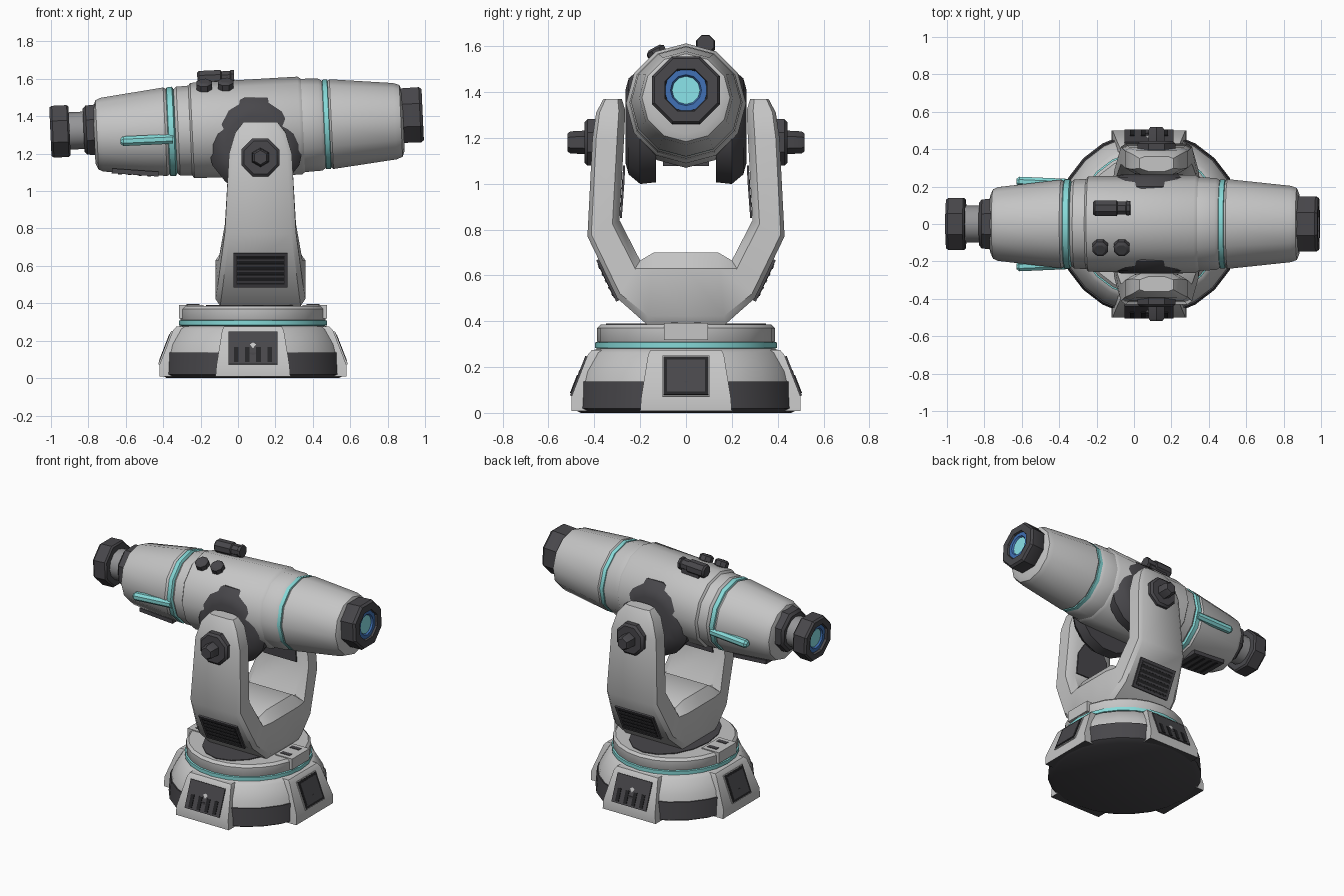
import bpy, bmesh, math
from mathutils import Matrix, Vector

if "Cube" in bpy.data.objects:
    bpy.data.objects.remove(bpy.data.objects["Cube"])

def mat(name, *c):
    m = bpy.data.materials.new(name)
    m.diffuse_color = (*c, 1)
    m.use_nodes = True
    m.node_tree.nodes["Principled BSDF"].inputs["Base Color"].default_value = m.diffuse_color
    return m

GREY = mat("light_grey", .56, .56, .56)
DARK = mat("dark_grey", .065, .063, .07)
BLACK = mat("vent_black", .018, .018, .02)
CYAN = mat("cyan_trim", .24, .70, .69)
BLUE = mat("lens_blue", .05, .16, .45)
GLASS = mat("lens_cyan", .25, .75, .80)
MID = mat("neck_grey", .30, .30, .31)

def rad(d): return math.radians(d)
def T(x, y, z): return Matrix.Translation((x, y, z))
def R(d, ax): return Matrix.Rotation(rad(d), 4, ax)

def loft(name, rings, material, M=Matrix()):
    """Skin a list of equal-length point rings and cap both ends."""
    bm = bmesh.new()
    vs = [[bm.verts.new(M @ Vector(p)) for p in r] for r in rings]
    n = len(rings[0])
    for a, b in zip(vs, vs[1:]):
        for i in range(n):
            j = (i + 1) % n
            bm.faces.new((a[i], a[j], b[j], b[i]))
    bm.faces.new(vs[0])
    bm.faces.new(vs[-1])
    bmesh.ops.recalc_face_normals(bm, faces=bm.faces)
    me = bpy.data.meshes.new(name)
    bm.to_mesh(me)
    bm.free()
    me.materials.append(material)
    ob = bpy.data.objects.new(name, me)
    bpy.context.collection.objects.link(ob)
    return ob

def lathe(name, prof, material, M=Matrix(), n=12, phase=0, dz=0):
    """Turn (position, radius) pairs around local x."""
    ang = [2 * math.pi * i / n + rad(phase) for i in range(n)]
    return loft(name, [[(x, r * math.cos(a), r * math.sin(a) + dz) for a in ang]
                       for x, r in prof], material, M)

def box(name, M, sx, sy, sz, material):
    return loft(name, [[(x, -sy/2, -sz/2), (x, sy/2, -sz/2), (x, sy/2, sz/2), (x, -sy/2, sz/2)]
                       for x in (-sx/2, sx/2)], material, M)

CX = .08
UP = T(CX, 0, 0) @ R(-90, 'Y')          # local x becomes world z
TUBE = T(0, 0, 1.335) @ R(-2.64, 'Y')   # tilted telescope axis

# ---------- base ----------
lathe("base_foot_ring", [(0, .46), (.02, .497), (.138, .487)], DARK, UP, 24)
lathe("base_body", [(.13, .482), (.18, .468), (.262, .42), (.275, .40), (.285, .37)], GREY, UP, 24)
lathe("base_cyan_ring", [(.275, .37), (.283, .396), (.307, .396), (.315, .37)], CYAN, UP, 24)
lathe("turntable", [(.30, .38), (.312, .388), (.37, .388), (.386, .372)], GREY, UP, 24)
loft("turntable_dark_plate", [[(CX + .25 * math.cos(i * math.pi / 8), .35 * math.sin(i * math.pi / 8), z)
                               for i in range(16)] for z in (.382, .391)], DARK)
for k in range(4):
    az = k * 90
    S = T(CX, 0, 0) @ R(az, 'Z')
    # protruding block on each side of the base
    b = loft("base_block", [[(.2, -w, z), (r, -w, z), (r, w, z), (.2, w, z)] for z, r, w in
             ((.008, .50, .20), (.07, .50, .195), (.255, .428, .165), (.275, .41, .155))], GREY, S)
    b.data.materials.append(DARK)
    for f in b.data.polygons:
        f.material_index = int(f.normal.z < -.5)
    P = S @ T(.465, 0, .16) @ R(-21.3, 'Y')
    if k % 2:
        box("base_vent_panel", P, .016, .26, .185, DARK)
        for i in range(4):
            box("base_vent_slit", P @ T(.008, -.09 + .06 * i, -.04), .008, .025, .085, BLACK)
    else:
        box("base_hatch_frame", P, .014, .205, .19, GREY)
        box("base_hatch_seam", P, .017, .195, .18, BLACK)
        box("base_hatch", P, .022, .165, .15, DARK)
        # latch on the turntable
        box("turntable_latch", S @ T(.33, 0, .355), .13, .19, .074, GREY)
        for y in (-.05, .05):
            box("turntable_slot", S @ T(.32, y, .392), .07, .03, .006, DARK)

# ---------- fork: outer y,z / inner y,z / half width ----------
half = [(0, .385, 0, .70, .24), (.17, .385, .14, .70, .24), (.30, .50, .20, .665, .225),
        (.43, .77, .29, .84, .19), (.408, 1.20, .27, 1.2, .168),
        (.392, 1.31, .265, 1.32, .135), (.36, 1.37, .28, 1.37, .09)]
full = [(-a, b, -c, d, w) for a, b, c, d, w in reversed(half[1:])] + half
rings = []
for oy, oz, iy, iz, w in full:
    sec = [(.0, -w + .025), (.12, -w), (.78, -w), (1, -w + .05),
           (1, w - .05), (.78, w), (.12, w), (.0, w - .025)]
    rings.append([(.12 + x, oy + (iy - oy) * t, oz + (iz - oz) * t) for t, x in sec])
loft("fork", rings, GREY)

for s in (-1, 1):
    SIDE = R(90 * s, 'Z')               # local x becomes outward y
    # louvred vent low on the arm
    V = T(.12, .338 * s, .58) @ SIDE @ R(25.7, 'Y')
    box("arm_vent_frame", V, .022, .29, .20, DARK)
    box("arm_vent_recess", V @ T(.008, 0, 0), .010, .255, .165, BLACK)
    for i in range(5):
        box("arm_vent_slat", V @ T(.013, 0, -.066 + .033 * i), .006, .25, .012, DARK)
    # dark pad on the inner arm face
    loft("arm_inner_pad", [[(.12 - w, y * s, z) for w, y, z in
         ((.125, .285 - d, .85), (-.125, .285 - d, .85), (-.12, .274 - d, 1.0),
          (-.07, .27 - d, 1.08), (.07, .27 - d, 1.08), (.12, .274 - d, 1.0))]
         for d in (-.004, .005)], DARK)
    # pivot knob
    K = T(.12, 0, 1.18) @ SIDE
    lathe("pivot_plate", [(.39, .11), (.43, .11), (.443, .095)], DARK, K, 8, 22.5)
    lathe("pivot_knob", [(.43, .052), (.505, .048), (.518, .038)], DARK, K, 6, 30)
    # bearing disc between tube and arm
    lathe("bearing_disc", [(.13, .25), (.20, .258), (.25, .215), (.265, .16)], DARK,
          T(.095, 0, 1.25) @ SIDE, 14)

# ---------- telescope tube ----------
lathe("tube_middle", [(-.26, .235), (-.245, .255), (.33, .262), (.35, .248)], GREY, TUBE)
lathe("tube_collar_left", [(-.335, .225), (-.32, .238), (-.25, .241)], GREY, TUBE)
lathe("tube_collar_right", [(.34, .25), (.44, .246), (.462, .232)], GREY, TUBE)
lathe("tube_right", [(.485, .228), (.50, .24), (.84, .204), (.872, .192), (.885, .16)], GREY, TUBE)
lathe("tube_left", [(-.77, .15), (-.755, .185), (-.73, .197), (-.39, .237), (-.37, .225)], GREY, TUBE)
lathe("cyan_ring_left", [(-.378, .225), (-.372, .237), (-.343, .239), (-.335, .225)], CYAN, TUBE)
lathe("cyan_ring_right", [(.455, .225), (.462, .239), (.487, .239), (.492, .225)], CYAN, TUBE)
lathe("right_lens_hood", [(.86, .14), (.885, .158), (.975, .16), (.99, .148), (.99, .10), (.955, .09)],
      DARK, TUBE, 8, 22.5, .028)
lathe("eyepiece_collar", [(-.825, .125), (-.81, .142), (-.76, .146), (-.74, .146)], DARK, TUBE, 8, 22.5, .028)
lathe("eyepiece_neck", [(-.92, .10), (-.79, .10)], MID, TUBE, 12, 0, .028)
lathe("eyepiece", [(-.965, .09), (-1.003, .10), (-1.003, .14), (-.99, .15), (-.91, .15), (-.90, .14)],
      DARK, TUBE, 8, 22.5, .028)
for x, d in ((.955, 1), (-.965, -1)):
    lathe("lens_rim", [(x - .01 * d, .09), (x + .022 * d, .094), (x + .022 * d, .068), (x + .008 * d, .06)],
          BLUE, TUBE, 12, 0, .028)
    lathe("lens_glass", [(x, .062), (x + .011 * d, .061)], GLASS, TUBE, 12, 0, .028)

# cyan bars along both sides, and a dark vent under the left barrel
for s in (-1, 1):
    lathe("cyan_side_bar", [(-.63, .016), (-.615, .028), (-.35, .028)], CYAN,
          TUBE @ T(0, .222 * s, -.04) @ R(-2.5 * s, 'Z') @ T(0, -.022 * s, 0), 8, 22.5)
VENT = TUBE @ T(-.56, 0, -.21) @ R(6.7, 'Y')
box("barrel_under_vent", VENT, .25, .20, .026, DARK)
for i in range(4):
    box("barrel_vent_slit", VENT @ T(-.08 + .052 * i, 0, -.013), .02, .16, .006, BLACK)

# ---------- fittings on top ----------
F = TUBE @ T(0, .085, 0)
box("finder_mount", F @ T(-.10, 0, .245), .13, .06, .05, DARK)
lathe("finder_scope", [(-.205, .036), (-.195, .045), (-.08, .045), (-.075, .037), (-.03, .037),
                       (-.025, .043), (-.008, .040)], DARK, F, 8, 22.5, .275)
for x in (-.17, -.055):
    N = TUBE @ T(x, 0, 0) @ R(-90, 'Z') @ R(-62, 'Y')
    lathe("adjust_knob", [(.22, .03), (.25, .03), (.252, .045), (.285, .045), (.295, .03)], DARK, N, 8, 22.5)

# shading
for o in bpy.context.collection.objects:
    o.select_set(True)
    bpy.context.view_layer.objects.active = o
bpy.ops.object.shade_smooth_by_angle(angle=rad(35))
